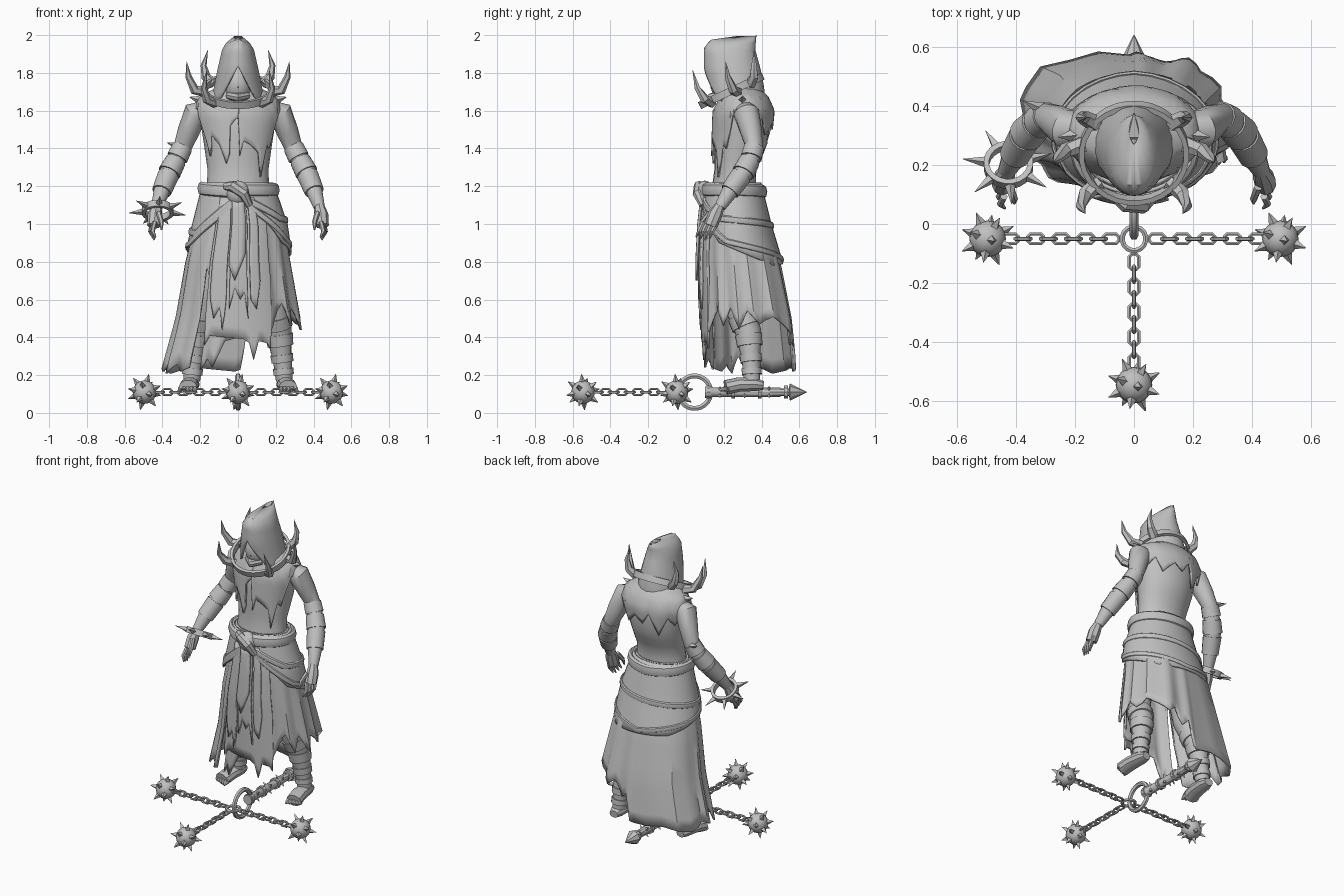
import bpy, bmesh, math
from mathutils import Vector, Matrix, Quaternion

cube = bpy.data.objects.get("Cube")
if cube:
    bpy.data.objects.remove(cube)

grey = bpy.data.materials.new("plain_grey")
grey.use_nodes = True
grey.diffuse_color = (0.53, 0.53, 0.53, 1)
grey.node_tree.nodes["Principled BSDF"].inputs["Base Color"].default_value = grey.diffuse_color
parts = []


def finish(name, bm, thick=0):
    bmesh.ops.recalc_face_normals(bm, faces=bm.faces)
    mesh = bpy.data.meshes.new(name)
    bm.to_mesh(mesh)
    bm.free()
    mesh.materials.append(grey)
    ob = bpy.data.objects.new(name, mesh)
    bpy.context.collection.objects.link(ob)
    if thick:
        mod = ob.modifiers.new("cloth_thickness", "SOLIDIFY")
        mod.thickness = thick
    parts.append(ob)


def lerp(table, t):
    """Interpolate rows of (key, values...) with rising keys."""
    for a, b in zip(table, table[1:]):
        if t <= b[0]:
            k = max(0, (t - a[0]) / (b[0] - a[0]))
            return [p + (q - p) * k for p, q in zip(a[1:], b[1:])]
    return list(table[-1][1:])


def on_oval(prof, deg, z, off):
    """Point on stacked oval sections (z, cx, cy, rx, ry); angle 0 is the front."""
    cx, cy, rx, ry = lerp(sorted(prof), z)
    a = math.radians(deg)
    return cx + (rx + off) * math.sin(a), cy - (ry + off) * math.cos(a), z


def drape(name, prof, hems, off=0, thick=0.012, rows=8, split=2, pleat=0, top=None):
    """Cloth hung over oval sections; hems are (angle from front, z). Pleats flare the back corners."""
    top = top or max(prof)[0]
    angles = [a[0] + (b[0] - a[0]) * i / split for a, b in zip(hems, hems[1:]) for i in range(split)]
    closed = hems[-1][0] - hems[0][0] == 360
    if not closed:
        angles.append(hems[-1][0])
    bm = bmesh.new()
    cols = []
    for deg in angles:
        hem, a = lerp(hems, deg)[0], math.radians(deg)
        wave = pleat * (math.sin(a * 15) + 4 * max(0, -math.cos(a)) * math.sin(2 * a) ** 2)
        cols.append([bm.verts.new(on_oval(prof, deg, top + (hem - top) * i / rows, off + wave * i / rows))
                     for i in range(rows + 1)])
    for c, d in zip(cols, cols[1:] + (cols[:1] if closed else [])):
        for i in range(rows):
            bm.faces.new((c[i], d[i], d[i + 1], c[i + 1]))
    finish(name, bm, thick)


def tube(name, pts, n=10, squash=1.0, ref=None):
    """Round limb through points (x, y, z, radius), capped."""
    bm = bmesh.new()
    pos = [Vector(p[:3]) for p in pts]
    rings = []
    for i, p in enumerate(pts):
        t = (pos[min(i + 1, len(pos) - 1)] - pos[max(i - 1, 0)]).normalized()
        u = t.cross(ref or ((0, 1, 0) if abs(t.y) < 0.8 else (0, 0, 1))).normalized()
        v = t.cross(u)
        rings.append([bm.verts.new(pos[i] + p[3] * (u * math.cos(k * math.tau / n) + v * squash * math.sin(k * math.tau / n)))
                      for k in range(n)])
    for r, s in zip(rings, rings[1:]):
        for k in range(n):
            bm.faces.new((r[k], r[(k + 1) % n], s[(k + 1) % n], s[k]))
    bm.faces.new(rings[0])
    bm.faces.new(rings[-1])
    finish(name, bm)


def spike(name, base, direction, length, r, n=4):
    b = Vector(base)
    tube(name, [(*b, r), (*(b + Vector(direction).normalized() * length), 0.001)], n)


def ball(name, loc, size):
    bm = bmesh.new()
    bmesh.ops.create_uvsphere(bm, u_segments=16, v_segments=10, radius=1,
                              matrix=Matrix.Translation(loc) @ Matrix.Diagonal((*size, 1)))
    finish(name, bm)


def ring(name, matrix, major, minor, stretch=0, n=16, m=6, flat=1.0):
    """Torus lying in local xy, optionally stretched into a chain link or flattened into a band."""
    bm = bmesh.new()
    grid = []
    for a in [(i + 0.5) * math.tau / n for i in range(n)]:
        sh = math.copysign(stretch, math.cos(a))
        grid.append([bm.verts.new(matrix @ Vector((
            sh + (major + minor * math.cos(b)) * math.cos(a),
            (major + minor * math.cos(b)) * math.sin(a), flat * minor * math.sin(b))))
            for b in [(k + 0.5) * math.tau / m for k in range(m)]])
    for g, h in zip(grid, grid[1:] + grid[:1]):
        for k in range(m):
            bm.faces.new((g[k], h[k], h[(k + 1) % m], g[(k + 1) % m]))
    finish(name, bm)


# Torso, ragged shoulder cape
torso = [(1.7, 0, .29, .07, .07), (1.64, 0, .31, .19, .1), (1.55, 0, .3, .2, .145),
         (1.42, 0, .29, .18, .14), (1.28, 0, .26, .16, .11), (1.15, 0, .25, .17, .12)]
drape("torso", torso, [(-180, 1.15), (0, 1.15), (180, 1.15)], thick=0, split=12, rows=12)
cape = [(1.73, 0, .28, .1, .1), (1.67, 0, .31, .21, .13), (1.6, 0, .305, .235, .165),
        (1.45, 0, .295, .2, .16), (1.25, 0, .265, .175, .135)]
drape("shoulder_cape", cape, [
    (-180, 1.5), (-168, 1.57), (-150, 1.43), (-135, 1.55), (-120, 1.5), (-100, 1.61), (-85, 1.59), (-70, 1.62),
    (-62, 1.5), (-52, 1.36), (-44, 1.47), (-30, 1.42), (-20, 1.32), (-14, 1.37), (-11, 1.52), (0, 1.57), (3, 1.36),
    (9, 1.44), (20, 1.42), (35, 1.38), (44, 1.25), (52, 1.42), (60, 1.4), (70, 1.6), (85, 1.58), (100, 1.62),
    (115, 1.52), (130, 1.56), (142, 1.47), (165, 1.54), (180, 1.5)])

# Long ragged skirt, hip drape, front apron and hanging strips
skirt = [(1.22, 0, .25, .17, .13), (1.0, .01, .265, .235, .17), (.8, 0, .29, .275, .205),
         (.5, 0, .32, .325, .23), (.2, -.02, .335, .385, .24)]
drape("skirt", skirt, [
    (-180, .22), (-150, .24), (-120, .21), (-100, .25), (-85, .22), (-76, .3), (-68, .21), (-58, .26), (-50, .22),
    (-39, .24), (-37.5, .5), (-36, .77), (-33, .72), (-31, .4), (-30, .23), (-24, .29), (-18, .24), (-10, .38),
    (15, .42), (30, .42), (38, .5), (48, .58), (58, .46), (68, .56), (80, .44), (92, .54), (108, .47), (124, .51),
    (140, .47), (150, .42), (157, .46), (165, .36), (172, .4), (176, .23), (180, .22)], rows=14, pleat=.012)
drape("hip_drape", skirt, [(-180, .79), (-140, .8), (-100, .86), (-60, .93), (-25, 1.08), (0, 1.13), (25, 1.06),
                           (60, .9), (100, .84), (140, .78), (180, .79)], off=.018, rows=10, split=4)
drape("front_apron", skirt, [(-31, .52), (-28, .36), (-24, .41), (-10, .4), (6, .39), (11, .37), (15, .28), (19, .38),
                             (27, .37), (30, .34), (32, .5), (35, .72)], off=.012, rows=12, top=1.12)
for i, hems in enumerate([
        [(-27, .62), (-22, .5), (-17, .56), (-13, .44), (-11, .6)],
        [(-8, .55), (-3, .66), (2, .6), (6, .64), (9, .5)],
        [(12, .6), (17, .55), (22, .7)]]):
    drape("front_strip_%d" % i, skirt, hems, off=.024, rows=12, top=1.14)
drape("sash_tail", skirt, [(-9, .78), (-3, .7), (7, .84)], off=.036, top=1.14)

# Sash bands wound round the hips, meeting at the front knot
for i, (turns, r) in enumerate([([(0, 1.18), (90, 1.18), (180, 1.17), (270, 1.19), (360, 1.17)], .02),
                                ([(0, 1.15), (60, 1.03), (180, .99), (300, .95), (360, 1.15)], .011),
                                ([(0, 1.14), (70, .91), (180, .81), (290, .9), (360, 1.13)], .009)]):
    tube("sash_band_%d" % i, [(*on_oval(skirt, d, lerp(turns, d)[0], .018), r) for d in range(0, 361, 12)],
         8, 1.8, Vector((0, 0, 1)))
ball("sash_knot", (0, .1, 1.165), (.062, .045, .065))
tube("knot_wrap", [(-.065, .1, 1.2, .022), (-.03, .07, 1.2, .03), (.03, .065, 1.16, .03), (.06, .09, 1.1, .02)], 8)

# Head in a pointed hood, open at the face
tube("neck", [(0, .3, 1.6, .075), (0, .24, 1.72, .06)])
ball("head", (0, .21, 1.74), (.075, .08, .1))
spike("nose", (0, .15, 1.775), (0, -.35, -1), .06, .014)
tube("jaw", [(-.05, .18, 1.68, .02), (0, .135, 1.67, .024), (.05, .18, 1.68, .02)], 8)
hood = [(1.995, 0, .32, .02, .05), (1.975, 0, .25, .052, .122), (1.93, 0, .23, .084, .135),
        (1.82, 0, .245, .11, .15), (1.72, 0, .265, .13, .15), (1.6, 0, .28, .15, .14)]
drape("hood", hood, [(-180, 1.62), (-120, 1.62), (-60, 1.64), (-42, 1.67), (-20, 1.76), (0, 1.835), (20, 1.76),
                     (42, 1.67), (60, 1.64), (120, 1.62), (180, 1.62)], rows=10, split=3)
spike("hood_peak", (0, .31, 1.96), (0, .9, .5), .075, .04, 6)

# Tilted collar with curved horns
collar = Matrix.Translation((0, .24, 1.705)) @ Matrix.Rotation(math.radians(25), 4, "X")
ring("collar", collar @ Matrix.Diagonal((.178, .178, 1, 1)), 1, .07, n=28, m=4, flat=.4)
for s in (-1, 1):
    for label, path in {
            "front": [(.12, .14, 1.64, .028), (.165, .1, 1.66, .025), (.18, .06, 1.72, .017), (.165, .035, 1.815, .001)],
            "side": [(.17, .27, 1.7, .03), (.23, .25, 1.71, .026), (.262, .22, 1.78, .017), (.272, .21, 1.86, .001)],
            "back": [(.13, .34, 1.74, .03), (.17, .36, 1.78, .025), (.182, .36, 1.84, .016), (.16, .36, 1.92, .001)]}.items():
        tube(label + "_horn", [(s * x, y, z, r) for x, y, z, r in path], 6)
    spike("shoulder_point", (s * .2, .3, 1.655), (s, -.1, .3), .06, .025)


def along(name, pts, bands, grow):
    """Cloth bands around a limb, given as (start, end) fractions of its length."""
    table = [(i / (len(pts) - 1), *p) for i, p in enumerate(pts)]
    for a, b in bands:
        p, q = lerp(table, a), lerp(table, b)
        tube(name, [(*p[:3], p[3] + grow), (*q[:3], q[3] + grow * 1.4)], 14)


# Arms, wraps and hands
for s in (-1, 1):
    arm = [(s * x, y, z, r) for x, y, z, r in [
        (.15, .31, 1.615, .045), (.225, .32, 1.585, .068), (.262, .345, 1.49, .058), (.3, .365, 1.39, .046),
        (.36, .31, 1.28, .053), (.405, .23, 1.17, .043), (.43, .18, 1.09, .03)]]
    tube("arm", arm, 14)
    along("forearm_wrap", arm, [(.47, .56), (.58, .68), (.7, .83)], .006)
    tube("palm", [(s * .43, .18, 1.1, .026), (s * .44, .155, 1.05, .038), (s * .445, .13, .99, .036)], 8)
    for k in range(4):
        y, x = .165 - .024 * k, .452 - .004 * k
        tube("finger", [(s * x, y, 1.01, .013), (s * (x + .012), y - .025, .96, .012),
                        (s * (x - .004), y - .04, .915 + .008 * abs(k - 1), .004)], 6)
    tube("thumb", [(s * .42, .125, 1.06, .015), (s * .405, .085, 1.01, .013), (s * .405, .07, .97, .005)], 6)

    # Legs with wrapped shins and bare toes
    leg = [(s * x, y, z, r) for x, y, z, r in [
        (.11, .29, 1.05, .1), (.15, .27, .8, .095), (.185, .26, .6, .075), (.215, .33, .43, .07),
        (.235, .345, .28, .05), (.245, .35, .17, .044)]]
    tube("leg", leg, 14)
    along("shin_wrap", leg, [(.5, .57), (.62, .7), (.76, .82), (.88, .94)], .006)
    tube("foot", [(s * .245, .41, .145, .03), (s * .247, .37, .15, .045), (s * .255, .28, .15, .05),
                  (s * .265, .21, .135, .05)], 10, .8)
    for k in range(5):
        x = .228 + .019 * k
        tube("toe", [(s * x, .225, .13, .015), (s * x, .195 + .006 * k, .126, .014),
                     (s * x, .178 + .008 * k, .118, .006)], 6)

# Right elbow spike and spiked shackle on the right wrist
spike("elbow_spike", (-.315, .39, 1.41), (-.9, .4, .3), .07, .022)
cuff = Matrix.Translation((-.425, .2, 1.07)) @ Matrix.Rotation(math.radians(-30), 4, "X")
ring("shackle", cuff, .075, .013, n=20, m=4, flat=2)
for k in range(7):
    a = k * math.tau / 7 + .3
    d = cuff.to_3x3() @ Vector((math.cos(a), math.sin(a), 0))
    spike("shackle_spike", cuff.translation + d * .08, d, .075, .018)

# Flail on the ground: handle, rings, three chains and spiked balls
Z, HUB = .11, Vector((0, -.05, .11))
tube("flail_handle", [(0, .1, Z, .032), (0, .13, Z, .032), (0, .14, Z, .026), (0, .5, Z, .026)], 10)
for y in (.11, .24, .38, .52):
    tube("handle_collar", [(0, y, Z, .036), (0, y + .02, Z, .036)], 10)
tube("handle_tip", [(0, .5, Z, .02), (0, .545, Z, .02), (0, .55, Z, .046), (0, .64, Z, .001)], 8)
for y in (.18, .31, .44):
    for k in range(4):
        a = k * math.pi / 2 + math.pi / 4
        d = Vector((math.cos(a), 0, math.sin(a)))
        spike("handle_stud", Vector((0, y, Z)) + d * .022, d, .022, .012)
ring("large_ring", Matrix.Translation((0, .045, Z)) @ Matrix.Rotation(math.pi / 2, 4, "Y"), .086, .015, n=24)
ring("hub_ring", Matrix.Translation(HUB), .04, .01)
for turn in (0, math.pi, -math.pi / 2):
    out = Matrix.Translation(HUB) @ Matrix.Rotation(turn, 4, "Z")
    for i in range(9):
        ring("chain_link", out @ Matrix.Translation((.0775 + i * .0425, 0, 0))
             @ Matrix.Rotation(math.pi / 2 * (i % 2), 4, "X"), .017, .0068, stretch=.011, n=8)
    centre = out @ Vector((.495, 0, 0))
    ball("flail_ball", centre, (.062, .062, .062))
    spin = Quaternion((.3, .5, 1), .5)
    for x in (-1, 0, 1):
        for y in (-1, 0, 1):
            for z in (-1, 0, 1):
                if abs(x) + abs(y) + abs(z) in (1, 3):
                    d = spin @ Vector((x, y, z)).normalized()
                    spike("ball_spike", centre + d * .056, d, .042, .018)

# Smooth shading with crisp edges
bpy.ops.object.select_all(action="DESELECT")
for ob in parts:
    ob.select_set(True)
bpy.context.view_layer.objects.active = parts[0]
bpy.ops.object.shade_smooth_by_angle(angle=math.radians(35))
